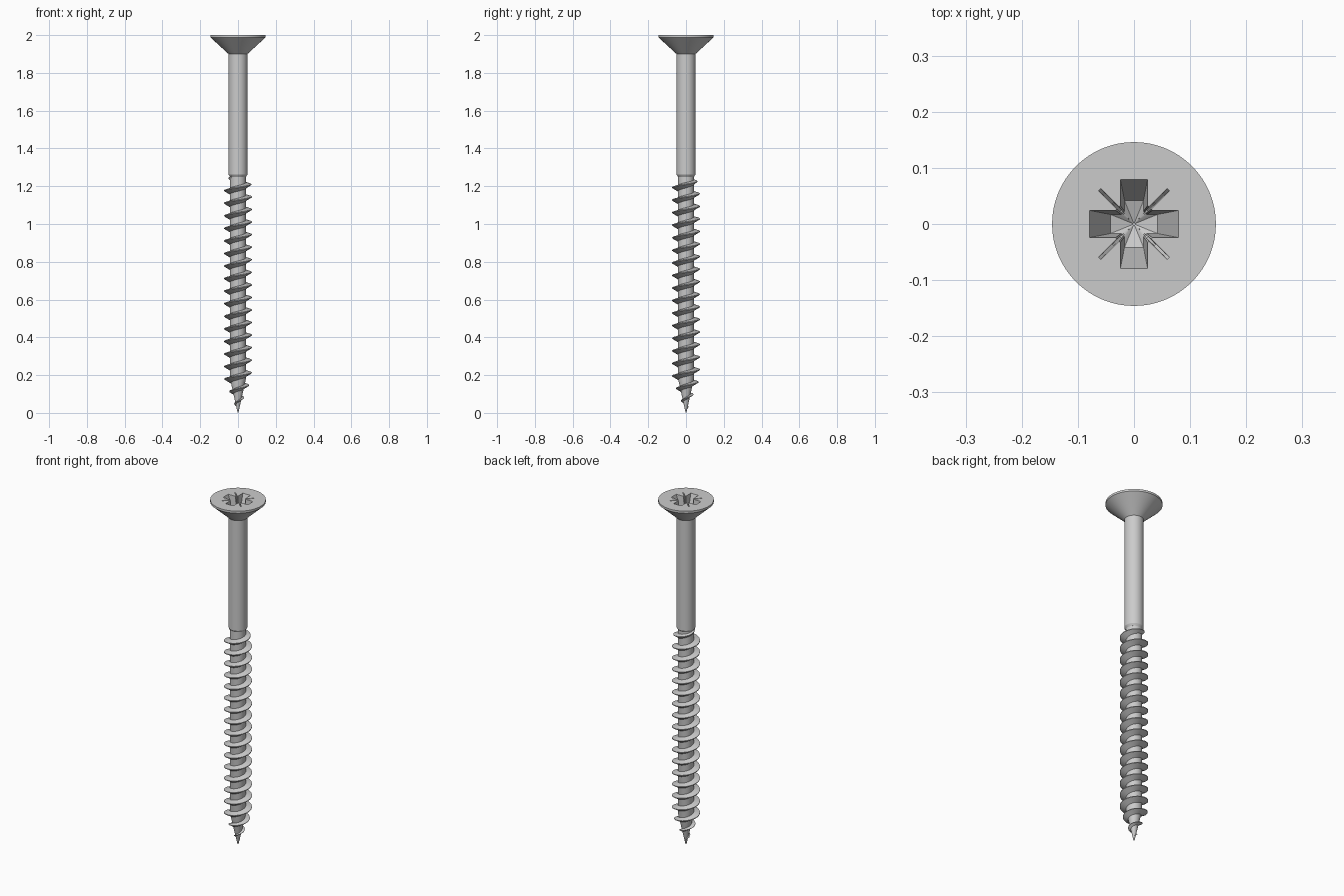
import bpy
import bmesh
from math import sin, cos, pi

cube = bpy.data.objects.get("Cube")
if cube:
    bpy.data.objects.remove(cube, do_unlink=True)

# One plain steel colour
steel = bpy.data.materials.new("grey steel")
steel.use_nodes = True
steel.diffuse_color = (0.6, 0.6, 0.6, 1)
steel.node_tree.nodes["Principled BSDF"].inputs["Base Color"].default_value = (0.6, 0.6, 0.6, 1)

PITCH = 0.0665
CREST = 0.073
CORE = 0.042


def loft(name, rings, apex=None):
    """Skin a list of closed rings, capping both ends (the last with an apex if given)."""
    bm = bmesh.new()
    loops = [[bm.verts.new(p) for p in ring] for ring in rings]
    n = len(loops[0])
    for a, b in zip(loops, loops[1:]):
        for i in range(n):
            j = (i + 1) % n
            bm.faces.new((a[i], a[j], b[j], b[i]))
    bm.faces.new(loops[0])
    if apex:
        tip = bm.verts.new(apex)
        for i in range(n):
            bm.faces.new((loops[-1][i], loops[-1][(i + 1) % n], tip))
    else:
        bm.faces.new(loops[-1])
    bmesh.ops.recalc_face_normals(bm, faces=bm.faces)
    mesh = bpy.data.meshes.new(name)
    bm.to_mesh(mesh)
    bm.free()
    mesh.materials.append(steel)
    ob = bpy.data.objects.new(name, mesh)
    bpy.context.collection.objects.link(ob)
    return ob


def circle(r, z, n=64):
    return [(r * cos(2 * pi * i / n), r * sin(2 * pi * i / n), z) for i in range(n)]


def activate(ob):
    bpy.ops.object.select_all(action='DESELECT')
    ob.select_set(True)
    bpy.context.view_layer.objects.active = ob


def smooth(ob, angle=0.5):
    activate(ob)
    bpy.ops.object.shade_smooth_by_angle(angle=angle)


def ramp(z, z0, z1, a, b):
    t = min(max((z - z0) / (z1 - z0), 0), 1)
    return a + (b - a) * t


def core_radius(z):
    return ramp(z, 0, 0.18, 0.002, CORE)


def crest_radius(z):
    if z > 1:
        return ramp(z, 1.205, 1.25, CREST, 0.046)
    return ramp(z, 0.02, 0.18, 0.009, CREST)


# Countersunk head running into the plain shank
body = loft("head_and_shank", [circle(r, z) for r, z in (
    (0.146, 2.0), (0.146, 1.988), (0.05, 1.9), (0.05, 1.262), (CORE, 1.25))])


# Cross-shaped drive recess with thin diagonal slots
def cross_ring(z, length, w, k, reach, e):
    m = (w + k) / 2
    quarter = [(length, w), (k, w), (m + e, m - e), (reach + e, reach - e),
               (reach - e, reach + e), (m - e, m + e), (w, k), (w, length)]
    ring = []
    for c, s in ((1, 0), (0, 1), (-1, 0), (0, -1)):
        ring += [(x * c - y * s, x * s + y * c, z) for x, y in quarter]
    return ring


cutter = loft("recess_cutter", [
    cross_ring(2.01, 0.083, 0.025, 0.034, 0.065, 0.002),
    cross_ring(1.9, 0.042, 0.017, 0.023, 0.024, 0.001)], apex=(0, 0, 1.885))
cutter.hide_render = True
cut = body.modifiers.new("recess", 'BOOLEAN')
cut.operation = 'DIFFERENCE'
cut.solver = 'EXACT'
cut.object = cutter
activate(body)
bpy.ops.object.modifier_apply(modifier=cut.name)
bpy.data.objects.remove(cutter, do_unlink=True)
smooth(body)

# Threaded core tapering to the point
core = loft("threaded_core", [circle(core_radius(z), z, 48)
                              for z in (1.255, 0.18, 0.12, 0.06, 0.01)], apex=(0, 0, 0))
smooth(core)

# Right-handed thread: a wedge section swept along the helix
STEPS = 48
START, END = 0.025, 1.25
count = int((END - START) / PITCH * STEPS)
sections = []
for i in range(count + 1):
    z = START + (END - START) * i / count
    a = 2 * pi * (z - 1.21) / PITCH
    s = crest_radius(z) / CREST
    root = core_radius(z) * 0.95
    crest = max(crest_radius(z), root + 0.002)
    wedge = ((root, 0.011 * s), (crest, 0.002 * s), (crest, -0.002 * s), (root, -0.021 * s))
    sections.append([(r * cos(a), r * sin(a), max(z + dz, 0.002)) for r, dz in wedge])
thread = loft("thread", sections)
smooth(thread)
